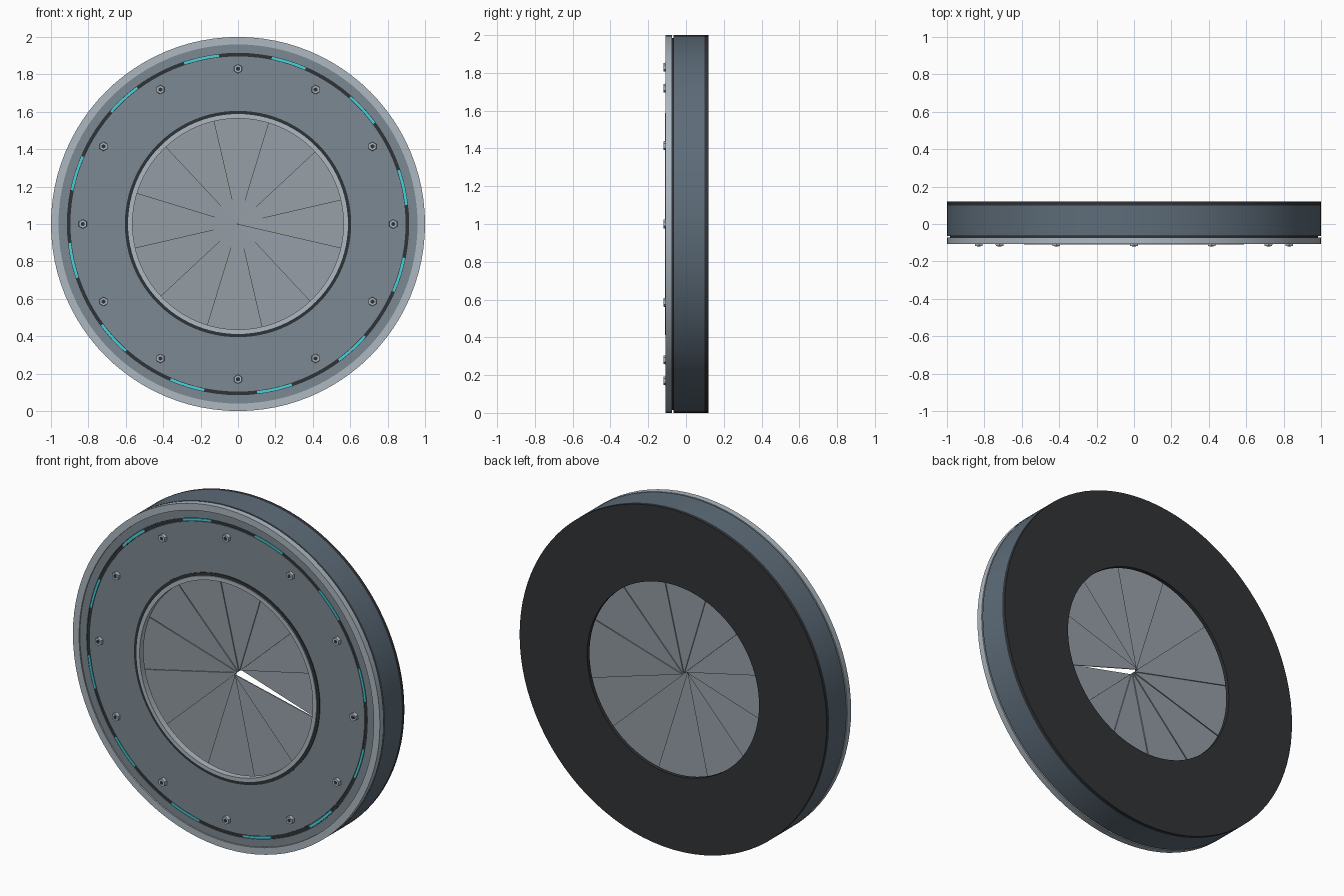
import bpy, bmesh, math

if "Cube" in bpy.data.objects:
    bpy.data.objects.remove(bpy.data.objects["Cube"])

CZ = 1.0      # height of the hatch axis
N = 12        # blades, bolts and lights per turn


def material(name, rgb):
    m = bpy.data.materials.new(name)
    m.diffuse_color = (*rgb, 1)
    m.use_nodes = True
    m.node_tree.nodes["Principled BSDF"].inputs["Base Color"].default_value = m.diffuse_color
    return m


STEEL = material("light_steel", (0.42, 0.48, 0.53))
PANEL = material("panel_grey", (0.20, 0.25, 0.29))
BODY = material("body_blue_grey", (0.11, 0.15, 0.19))
DARK = material("dark_rubber", (0.03, 0.033, 0.038))
BLADE = material("blade_grey", (0.30, 0.34, 0.38))
CYAN = material("cyan_light", (0.06, 0.65, 0.72))


def finish(name, bm, mat, smooth=True):
    bmesh.ops.recalc_face_normals(bm, faces=bm.faces[:])
    me = bpy.data.meshes.new(name)
    bm.to_mesh(me)
    bm.free()
    me.materials.append(mat)
    if smooth:
        me.shade_smooth()
        me.set_sharp_from_angle(angle=math.radians(30))
    ob = bpy.data.objects.new(name, me)
    bpy.context.collection.objects.link(ob)
    return ob


def ring(name, profile, mat, segs=96):
    """Turn a closed (radius, y) profile around the hatch axis."""
    bm = bmesh.new()
    loops = []
    for i in range(segs):
        a = 2 * math.pi * i / segs
        loops.append([bm.verts.new((r * math.cos(a), y, CZ + r * math.sin(a)))
                      for r, y in profile])
    n = len(profile)
    for i in range(segs):
        p, q = loops[i], loops[(i + 1) % segs]
        for k in range(n):
            bm.faces.new((p[k], p[(k + 1) % n], q[(k + 1) % n], q[k]))
    return finish(name, bm, mat)


def flat_ring(name, r0, r1, y0, y1, mat):
    return ring(name, [(r0, y0), (r1, y0), (r1, y1), (r0, y1)], mat)


def sector(name, r0, r1, mid, half, y0, y1, mat, tilt=0.0, steps=8):
    """Solid slice of a disc; tilt leans it about its own centre line."""
    outline = []
    for k in range(steps + 1):
        outline.append((r1, -half + 2 * half * k / steps))
    if r0 > 0:
        outline += [(r0, a) for _, a in reversed(outline)]
    else:
        outline.append((0, 0))
    bm = bmesh.new()
    caps = []
    for y in (y0, y1):
        caps.append([bm.verts.new((r * math.cos(mid + a),
                                   y + tilt * r * math.sin(a),
                                   CZ + r * math.sin(mid + a)))
                     for r, a in outline])
    f, b = caps
    n = len(outline)
    bm.faces.new(f)
    bm.faces.new(b)
    for k in range(n):
        bm.faces.new((f[k], f[(k + 1) % n], b[(k + 1) % n], b[k]))
    bmesh.ops.triangulate(bm, faces=[fc for fc in bm.faces if len(fc.verts) > 4])
    return finish(name, bm, mat, smooth=False)


# hollow drum: shell, dark back plate and the spacer behind the front plate
flat_ring("drum_shell", 0.88, 1.0, -0.065, 0.098, BODY)
flat_ring("back_plate", 0.56, 1.0, 0.098, 0.12, DARK)
flat_ring("spacer_ring", 0.88, 0.985, -0.073, -0.064, DARK)

# front plate with a groove for the lights, and its raised rim
ring("front_plate", [(0.585, -0.073), (0.585, -0.100), (0.895, -0.100),
                     (0.895, -0.092), (0.916, -0.092), (0.916, -0.100),
                     (0.962, -0.100), (0.962, -0.073)], PANEL)
flat_ring("front_rim", 0.960, 1.0, -0.108, -0.073, STEEL)
flat_ring("light_channel", 0.896, 0.915, -0.097, -0.091, DARK)

# collar round the opening
flat_ring("opening_gasket", 0.586, 0.605, -0.104, -0.095, DARK)
flat_ring("opening_collar", 0.564, 0.588, -0.110, -0.073, STEEL)

# overlapping iris blades, stepped forward one after another
for i in range(N):
    a = 2 * math.pi * i / N
    y = 0.033 - 0.006 * i
    sector(f"iris_blade_{i + 1}", 0, 0.74, a, math.radians(17),
           y - 0.003, y + 0.003, BLADE, tilt=0.03)

# light strips
for i in range(N):
    a = math.radians(12.5 + 30 * i)
    sector(f"light_strip_{i + 1}", 0.899, 0.912, a, math.radians(6),
           -0.102, -0.094, CYAN)


def prism(name, sides, r, x, z, y0, y1, mat, r_front=None):
    bm = bmesh.new()
    bmesh.ops.create_cone(bm, cap_ends=True, segments=sides, radius1=r,
                          radius2=r_front or r, depth=y1 - y0)
    for v in bm.verts:
        px, py, pz = v.co
        v.co = (x + px, (y0 + y1) / 2 - pz, z + py)
    return finish(name, bm, mat)


# hexagon bolts with dark sockets
for i in range(N):
    a = 2 * math.pi * i / N
    x, z = 0.83 * math.cos(a), CZ + 0.83 * math.sin(a)
    prism(f"bolt_{i + 1}", 6, 0.025, x, z, -0.118, -0.098, STEEL, 0.023)
    prism(f"bolt_socket_{i + 1}", 6, 0.012, x, z, -0.119, -0.112, DARK)
